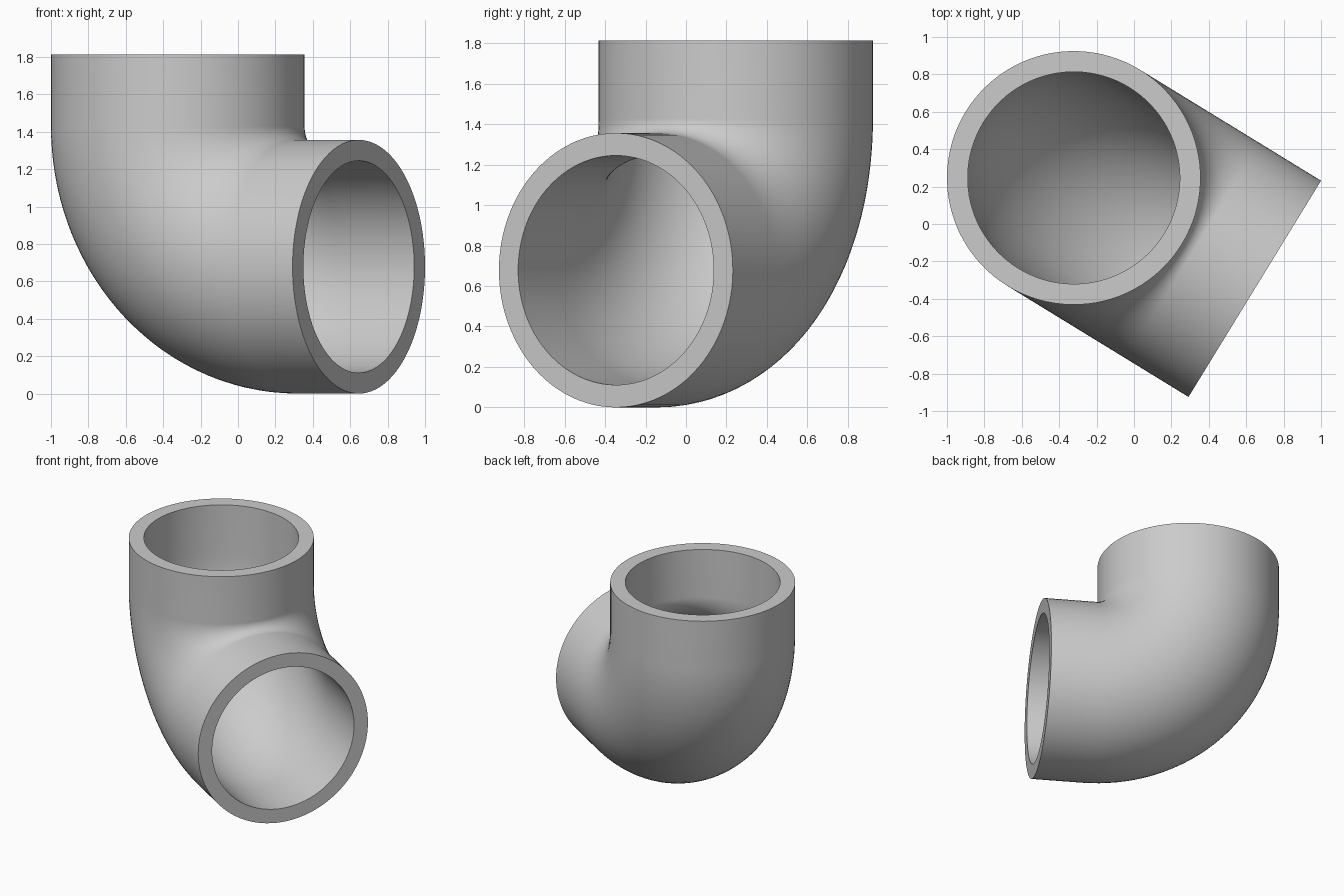
import bpy, bmesh, math
from mathutils import Matrix, Vector

cube = bpy.data.objects.get("Cube")
if cube:
    bpy.data.objects.remove(cube, do_unlink=True)

OUTER, INNER = 0.678, 0.567     # pipe radii
BEND = 0.75                     # centreline bend radius
STRAIGHT = 0.385                # straight length at each end
HEIGHT = OUTER + BEND + STRAIGHT
SIDES, STEPS = 96, 32
TURN = math.radians(-31.5)      # heading of the side opening

grey = bpy.data.materials.new("plain_grey")
grey.use_nodes = True
colour = (0.6, 0.6, 0.6, 1)
grey.diffuse_color = colour
grey.node_tree.nodes["Principled BSDF"].inputs["Base Color"].default_value = colour


def extrude_ring(bm, edges, matrix):
    """Extrude a ring of edges and move the new ring by the matrix."""
    geom = bmesh.ops.extrude_edge_only(bm, edges=edges)["geom"]
    verts = {g for g in geom if isinstance(g, bmesh.types.BMVert)}
    bmesh.ops.transform(bm, matrix=matrix, verts=list(verts))
    return [g for g in geom if isinstance(g, bmesh.types.BMEdge)
            and all(v in verts for v in g.verts)]


def scale_about(point, factor):
    move = Matrix.Translation(point)
    return move @ Matrix.Scale(factor, 4) @ move.inverted()


# Path of the outer wall: down, round the bend, out to the side
centre = Matrix.Translation((BEND, 0, OUTER + BEND))
turn_step = centre @ Matrix.Rotation(-math.pi / 2 / STEPS, 4, 'Y') @ centre.inverted()
path = ([Matrix.Translation((0, 0, -STRAIGHT))] + [turn_step] * STEPS
        + [Matrix.Translation((STRAIGHT, 0, 0))])

# Outer wall, side rim, inner wall back along the path, top rim
top_centre = Vector((0, 0, HEIGHT))
side_centre = Vector((BEND + STRAIGHT, 0, OUTER))
moves = (path + [scale_about(side_centre, INNER / OUTER)]
         + [m.inverted() for m in reversed(path)]
         + [scale_about(top_centre, OUTER / INNER)])

bm = bmesh.new()
bmesh.ops.create_circle(bm, segments=SIDES, radius=OUTER,
                        matrix=Matrix.Translation(top_centre))
ring = list(bm.edges)
for move in moves:
    ring = extrude_ring(bm, ring, move)
bmesh.ops.remove_doubles(bm, verts=bm.verts, dist=0.0005)
bmesh.ops.recalc_face_normals(bm, faces=bm.faces)
bmesh.ops.transform(
    bm, verts=bm.verts,
    matrix=Matrix.Translation((-0.322, 0.2465, 0)) @ Matrix.Rotation(TURN, 4, 'Z'))

mesh = bpy.data.meshes.new("pipe_elbow")
bm.to_mesh(mesh)
bm.free()
mesh.materials.append(grey)
elbow = bpy.data.objects.new("pipe_elbow", mesh)
bpy.context.collection.objects.link(elbow)

# Smooth walls, crisp rims
bpy.ops.object.select_all(action='DESELECT')
elbow.select_set(True)
bpy.context.view_layer.objects.active = elbow
bpy.ops.object.shade_smooth_by_angle(angle=math.radians(35))
